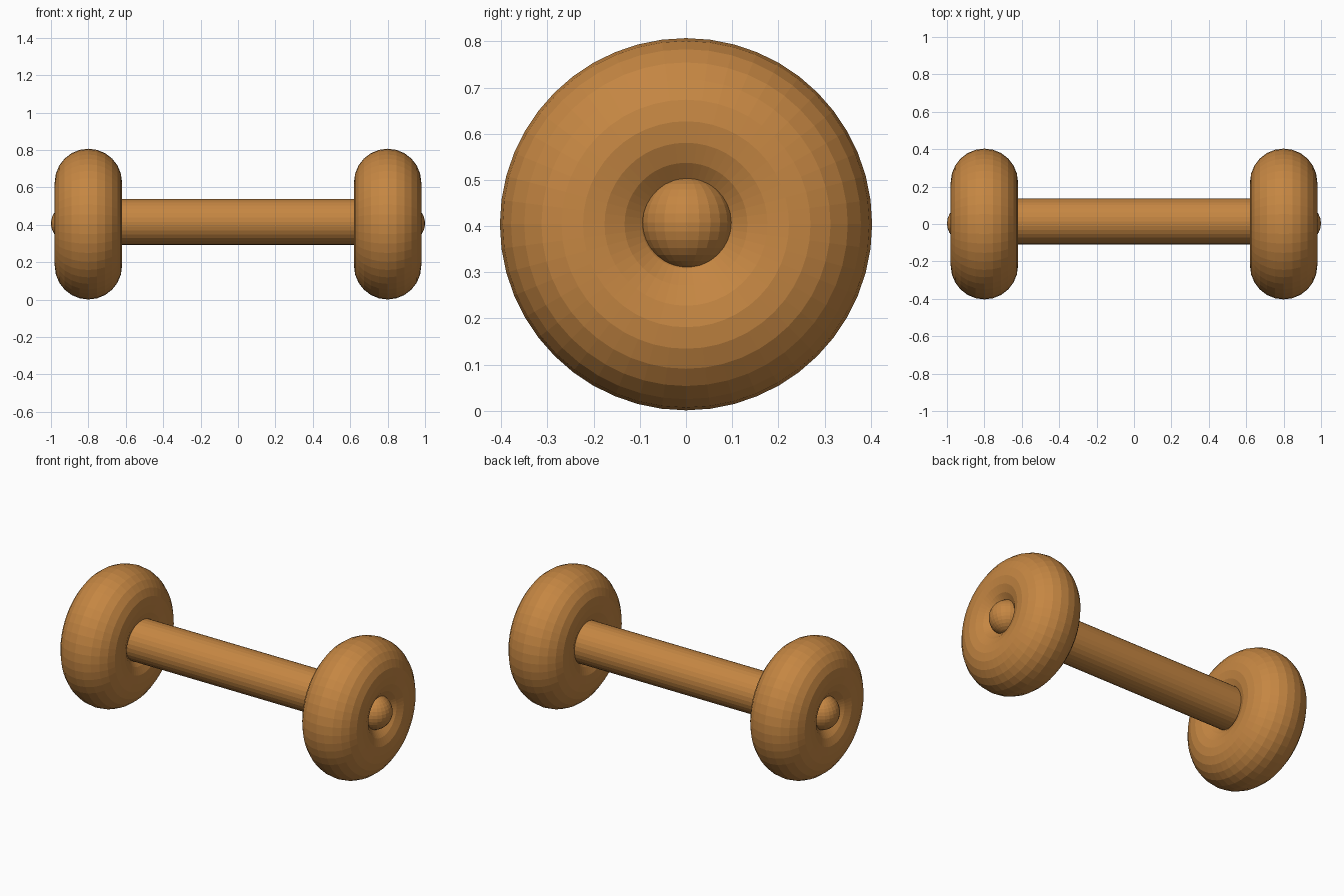
import bpy, math

if "Cube" in bpy.data.objects:
    bpy.data.objects.remove(bpy.data.objects["Cube"])

wood = bpy.data.materials.new("warm wood")
wood.diffuse_color = (0.56, 0.24, 0.055, 1)
wood.use_nodes = True
wood.node_tree.nodes["Principled BSDF"].inputs["Base Color"].default_value = wood.diffuse_color

CZ = 0.404            # height of the wheel centres
ALONG_X = (0, math.pi / 2, 0)


def finish(name):
    ob = bpy.context.object
    ob.name = name
    ob.data.materials.append(wood)
    return ob


# Shaft, sitting slightly off the wheel axis
bpy.ops.mesh.primitive_cylinder_add(vertices=32, radius=0.123, depth=1.6,
                                    location=(0, 0.014, CZ + 0.012), rotation=ALONG_X)
finish("shaft")

for side, label in ((-1, "left"), (1, "right")):
    # Ring-shaped wheel
    bpy.ops.mesh.primitive_torus_add(major_radius=0.223, minor_radius=0.18,
                                     major_segments=48, minor_segments=24,
                                     location=(side * 0.8, 0, CZ), rotation=ALONG_X)
    finish(label + "_wheel")
    # Round end knob in the wheel's hole
    bpy.ops.mesh.primitive_uv_sphere_add(segments=24, ring_count=16, radius=0.1,
                                         location=(side * 0.9, 0.003, CZ + 0.004))
    finish(label + "_end_knob")
